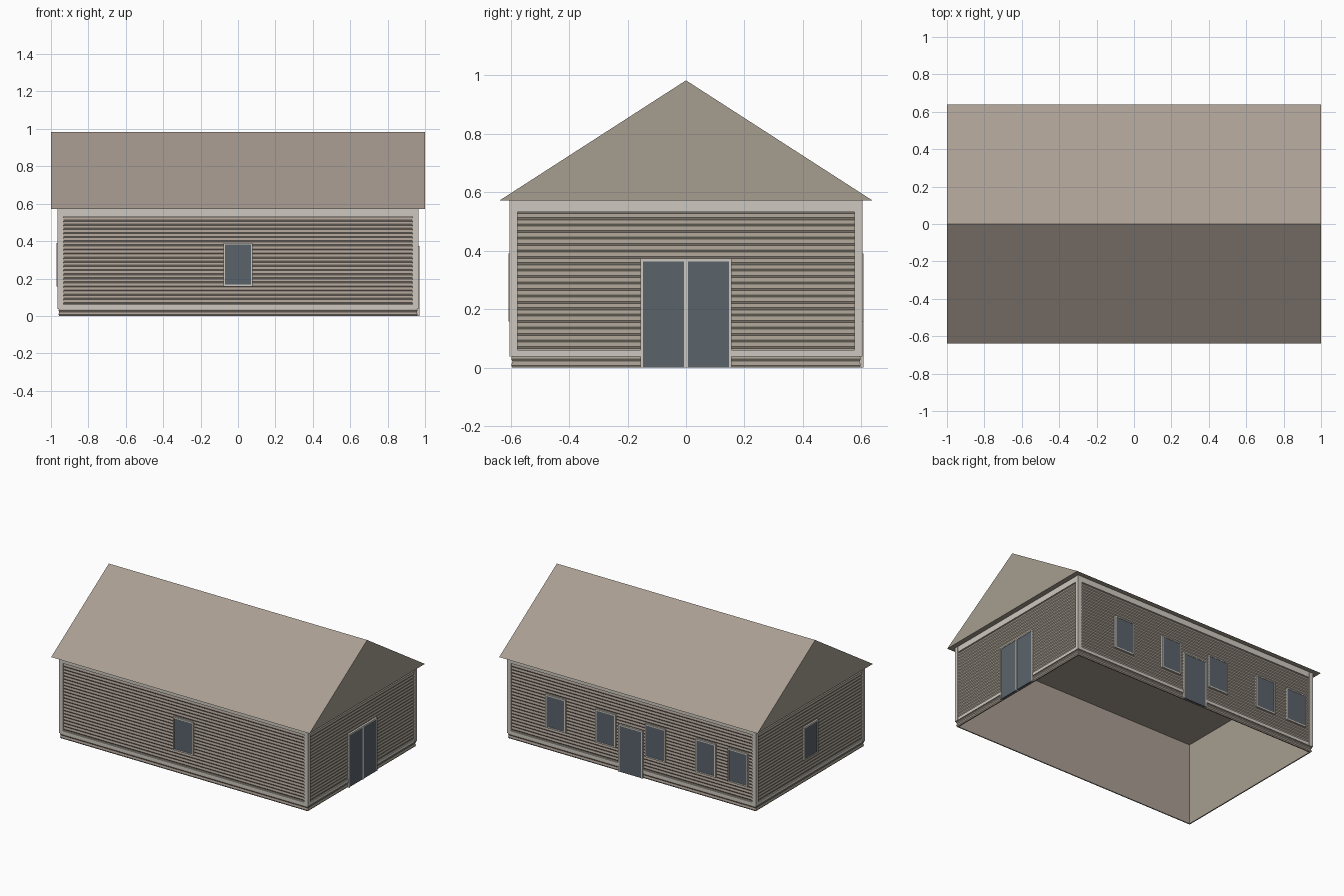
import bpy
import bmesh
from mathutils import Vector

cube = bpy.data.objects.get("Cube")
if cube:
    bpy.data.objects.remove(cube, do_unlink=True)

HX, HY = 0.960, 0.598      # outer faces of the siding
EAVE, RIDGE = 0.572, 0.983


def material(name, rgb):
    lin = [((c / 255 + 0.055) / 1.055) ** 2.4 for c in rgb] + [1.0]
    m = bpy.data.materials.new(name)
    m.use_nodes = True
    m.diffuse_color = lin
    bsdf = m.node_tree.nodes["Principled BSDF"]
    bsdf.inputs["Base Color"].default_value = lin
    bsdf.inputs["Roughness"].default_value = 0.8
    return m


WARM = material("warm taupe", (170, 158, 147))
GREY = material("grey taupe", (166, 157, 144))
TRIM = material("pale trim", (206, 201, 192))
GLASS = material("slate glass", (90, 99, 107))


def finish(name, bm, mats):
    bmesh.ops.recalc_face_normals(bm, faces=bm.faces)
    # End-facing surfaces take the second colour
    if len(mats) > 1:
        for f in bm.faces:
            f.normal_update()
            f.material_index = int(abs(f.normal.x) > 0.6)
    me = bpy.data.meshes.new(name)
    bm.to_mesh(me)
    bm.free()
    for m in mats:
        me.materials.append(m)
    ob = bpy.data.objects.new(name, me)
    bpy.context.scene.collection.objects.link(ob)
    return ob


def add_box(bm, lo, hi):
    lo, hi = Vector(lo), Vector(hi)
    vs = bmesh.ops.create_cube(bm, size=1)["verts"]
    for v in vs:
        v.co = Vector((v.co[i] * (hi[i] - lo[i]) + (hi[i] + lo[i]) / 2
                       for i in range(3)))


def add_plate(bm, side, u0, u1, z0, z1, out):
    """Thin plate on a wall; side is (axis, sign), out is its projection."""
    axis, sign = side
    wall = HX if axis == 0 else HY
    a, b = sorted((sign * (wall - 0.006), sign * (wall + out)))
    if axis == 0:
        add_box(bm, (a, u0, z0), (b, u1, z1))
    else:
        add_box(bm, (u0, a, z0), (u1, b, z1))


FRONT, BACK, LEFT, RIGHT = (1, -1), (1, 1), (0, 1), (0, -1)

# Walls: stacked lap boards around a hollow shell, open underneath
BOARDS = 26
step = EAVE / BOARDS
profile = []
for i in range(BOARDS):
    profile += [(0.004, i * step), (0, (i + 0.32) * step)]
profile += [(0.004, EAVE), (0.012, EAVE), (0.012, 0)]
bm = bmesh.new()
rings = []
for inset, z in profile:
    x, y = HX - inset, HY - inset
    rings.append([bm.verts.new(p) for p in
                  ((-x, -y, z), (x, -y, z), (x, y, z), (-x, y, z))])
for k, ring in enumerate(rings):
    nxt = rings[(k + 1) % len(rings)]
    for j in range(4):
        n = (j + 1) % 4
        bm.faces.new((ring[j], ring[n], nxt[n], nxt[j]))
finish("siding_walls", bm, [WARM, GREY])

# Roof: solid gabled prism
bm = bmesh.new()
ends = [[bm.verts.new((x, y, z)) for y, z in
         ((-0.638, EAVE), (0.638, EAVE), (0, RIDGE))] for x in (-1, 1)]
for e in ends:
    bm.faces.new(e)
for j in range(3):
    n = (j + 1) % 3
    bm.faces.new((ends[0][j], ends[0][n], ends[1][n], ends[1][j]))
roof = finish("gable_roof", bm, [WARM, GREY])
for f in roof.data.polygons:
    if f.normal.z < -0.9:
        f.material_index = 1

# Trim: eave band, base band and corner boards on every wall
bm = bmesh.new()
for side in (FRONT, BACK, LEFT, RIGHT):
    half, board = (HY, 0.022) if side[0] == 0 else (HX, 0.026)
    end = half + 0.005
    add_plate(bm, side, -end, end, 0.532, EAVE, 0.005)
    add_plate(bm, side, -end, end, 0.038, 0.060, 0.005)
    for s in (-1, 1):
        u0, u1 = sorted((s * (half - board), s * end))
        add_plate(bm, side, u0, u1, 0.038, EAVE, 0.0055)
finish("wall_trim", bm, [TRIM])


def opening(name, side, u, width, z0, z1, leaves=1, bar=0.009):
    """Framed glazing; doors start at the ground and have no sill."""
    u0, u1 = u - width / 2, u + width / 2
    frame, pane = bmesh.new(), bmesh.new()
    add_plate(frame, side, u0, u0 + bar, z0, z1, 0.010)
    add_plate(frame, side, u1 - bar, u1, z0, z1, 0.010)
    add_plate(frame, side, u0, u1, z1 - bar, z1, 0.010)
    if z0 > 0:
        add_plate(frame, side, u0, u1, z0, z0 + bar, 0.010)
    if leaves == 2:
        add_plate(frame, side, u - 0.006, u + 0.006, z0, z1, 0.010)
    add_plate(pane, side, u0 + bar / 2, u1 - bar / 2,
              z0 + 0.001, z1 - bar / 2, 0.0075)
    finish(name + "_frame", frame, [TRIM])
    finish(name + "_glass", pane, [GLASS])


# Windows
SILL, HEAD, WIDE = 0.158, 0.390, 0.156
opening("front_window", FRONT, 0, WIDE, SILL, HEAD)
opening("right_window", RIGHT, 0, WIDE, SILL, HEAD)
for i, x in enumerate((0.587, 0.200, -0.185, -0.575, -0.825)):
    opening(f"back_window_{i + 1}", BACK, x, WIDE, SILL, HEAD)

# Doors
opening("back_door", BACK, 0.006, 0.188, 0, 0.332)
opening("double_door", LEFT, 0, 0.312, 0, 0.373, leaves=2)
